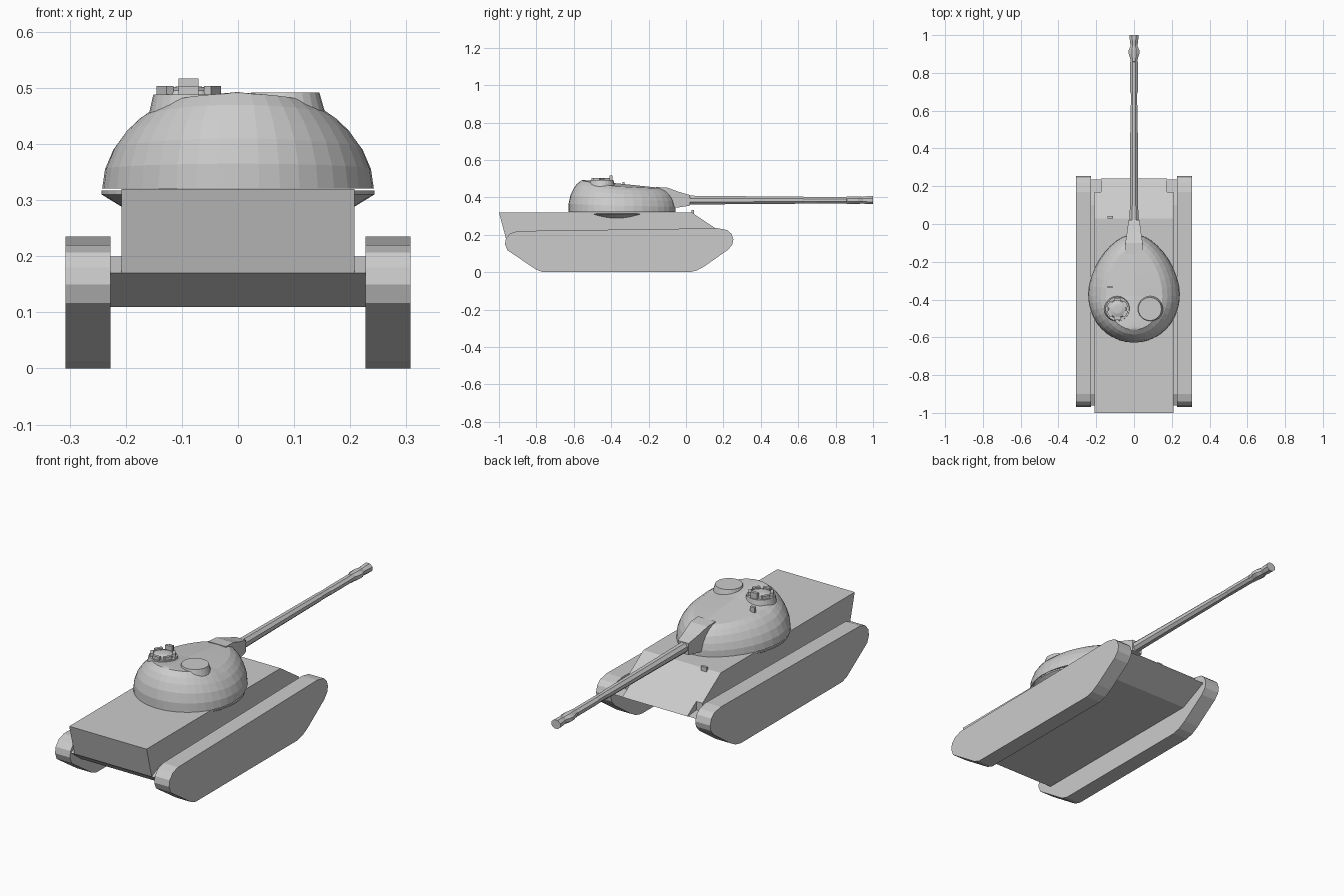
import bpy, bmesh, math
from math import sin, cos, pi


def make(name, bm):
    bmesh.ops.remove_doubles(bm, verts=bm.verts, dist=0.0003)
    bmesh.ops.recalc_face_normals(bm, faces=bm.faces)
    me = bpy.data.meshes.new(name)
    bm.to_mesh(me)
    bm.free()
    ob = bpy.data.objects.new(name, me)
    bpy.context.collection.objects.link(ob)
    return ob


def loft(name, rings):
    """Skin closed rings of equal length and cap both ends."""
    bm = bmesh.new()
    rows = [[bm.verts.new(p) for p in r] for r in rings]
    n = len(rows[0])
    for a, b in zip(rows, rows[1:]):
        for i in range(n):
            j = (i + 1) % n
            bm.faces.new((a[i], a[j], b[j], b[i]))
    bm.faces.new(rows[0])
    bm.faces.new(rows[-1])
    return make(name, bm)


def prism(name, profile, x0, x1):
    return loft(name, [[(x, y, z) for y, z in profile] for x in (x0, x1)])


def box(name, x0, x1, y0, y1, z0, z1):
    return prism(name, [(y0, z0), (y1, z0), (y1, z1), (y0, z1)], x0, x1)


def lathe(name, cx, cy, steps, n=24):
    """Stack of circles (radius, z) about a vertical axis."""
    return loft(name, [[(cx + r * cos(2 * pi * i / n), cy + r * sin(2 * pi * i / n), z)
                        for i in range(n)] for r, z in steps])


# Tracks
track = [(-0.765, 0), (0.02, 0), (0.06, 0.01), (0.10, 0.032), (0.225, 0.12),
         (0.248, 0.148), (0.253, 0.175), (0.243, 0.205), (0.22, 0.225), (0.17, 0.235),
         (-0.90, 0.22), (-0.94, 0.207), (-0.963, 0.18), (-0.968, 0.15), (-0.955, 0.117),
         (-0.80, 0.013)]
for side, s in (("left", -1), ("right", 1)):
    prism(side + "_track", track, s * 0.227, s * 0.307)

# Hull: wide lower tub, upper body with sloped rear, narrower nose
prism("lower_hull", [(-0.96, 0.17), (-0.88, 0.11), (0.09, 0.11), (0.235, 0.178),
                     (0.17, 0.185), (0.10, 0.2), (-0.90, 0.2)], -0.228, 0.228)
prism("upper_hull", [(-0.96, 0.17), (-1.0, 0.32), (0.03, 0.32), (0.17, 0.226),
                     (0.17, 0.17)], -0.208, 0.208)
prism("hull_nose", [(0.16, 0.233), (0.24, 0.18), (0.16, 0.145)], -0.175, 0.175)
box("hull_lamp", -0.14, -0.11, 0.03, 0.043, 0.30, 0.333)

# Turret ring fairing overhanging the hull sides
lathe("turret_ring", 0, -0.37, [(0.207, 0.288), (0.243, 0.31), (0.243, 0.317)], 40)

# Turret: egg-shaped rings (half width, rear y, front y, side z, rear z, front z)
levels = [(0.242, -0.628, -0.055, 0.321, 0.321, 0.321),
          (0.237, -0.628, -0.055, 0.355, 0.365, 0.35),
          (0.222, -0.618, -0.062, 0.39, 0.41, 0.38),
          (0.200, -0.602, -0.075, 0.42, 0.445, 0.41),
          (0.177, -0.585, -0.095, 0.441, 0.47, 0.432),
          (0.150, -0.560, -0.120, 0.458, 0.490, 0.447),
          (0.0, -0.550, -0.130, 0.476, 0.493, 0.45)]


def egg(w, yr, yf, zs, zr, zf, n=40):
    ring = []
    for i in range(n):
        c, s = cos(2 * pi * i / n), sin(2 * pi * i / n)
        f = max(s, 0)
        end_y, end_z = (yf, zf) if s > 0 else (yr, zr)
        ring.append((w * c * (1 - 0.18 * f * f), -0.38 + (end_y + 0.38) * abs(s),
                     zs + (end_z - zs) * abs(s)))
    return ring


# the last ring folds flat into the roof ridge, so it needs no cap
bm = bmesh.new()
rows = [[bm.verts.new(p) for p in egg(*lv)] for lv in levels]
for a, b in zip(rows, rows[1:]):
    for i in range(40):
        j = (i + 1) % 40
        bm.faces.new((a[i], a[j], b[j], b[i]))
bm.faces.new(rows[0])
make("turret", bm)
box("turret_lamp", -0.14, -0.115, -0.34, -0.328, 0.45, 0.482)

# Roof hatches
lathe("loader_hatch", 0.084, -0.45, [(0.078, 0.43), (0.071, 0.457), (0.061, 0.492)])
lathe("commander_cupola", -0.088, -0.45, [(0.078, 0.43), (0.07, 0.457), (0.063, 0.488)])
lathe("cupola_lid", -0.088, -0.45, [(0.05, 0.486), (0.045, 0.495), (0.025, 0.502), (0.01, 0.503)])
for k in range(6):
    a = pi / 2 + k * pi / 3
    b = box("periscope", -0.018, 0.018, 0.042, 0.056, 0, 0.016 if k else 0.03)
    b.rotation_euler.z = a - pi / 2
    b.location = (-0.088, -0.45, 0.487)


# Mantlet
def rect(y, w, z0, z1):
    return [(-w, y, z0), (w, y, z0), (w, y, z1), (-w, y, z1)]


loft("mantlet", [rect(-0.16, 0.047, 0.34, 0.455), rect(-0.10, 0.046, 0.34, 0.452),
                 rect(-0.04, 0.037, 0.346, 0.43), rect(0.022, 0.029, 0.356, 0.412)])

# Gun barrel with muzzle brake (y, half width, half height)
gun = [(0.0, 0.023, 0.024), (0.30, 0.021, 0.021), (0.62, 0.019, 0.019), (0.63, 0.017, 0.018),
       (0.69, 0.017, 0.018), (0.70, 0.020, 0.018), (0.858, 0.020, 0.018), (0.86, 0.018, 0.020),
       (0.875, 0.020, 0.020), (0.90, 0.028, 0.020), (0.92, 0.028, 0.020), (0.945, 0.018, 0.018),
       (0.97, 0.022, 0.021), (1.0, 0.024, 0.021)]
loft("gun_barrel", [[(w / cos(pi / 8) * cos(pi / 8 + i * pi / 4), y,
                      0.385 + h / cos(pi / 8) * sin(pi / 8 + i * pi / 4))
                     for i in range(8)] for y, w, h in gun])
